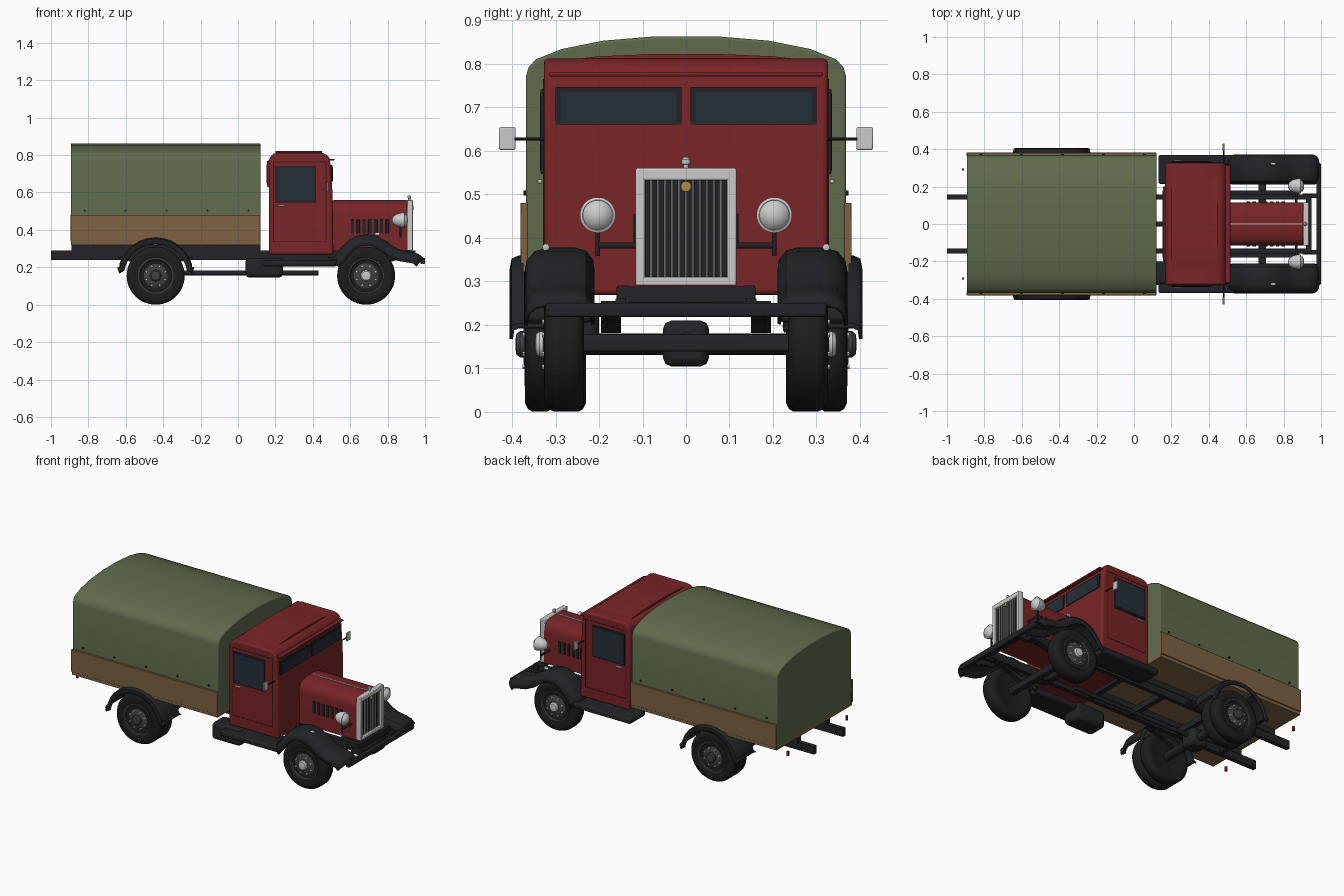
import bpy, bmesh, math
from mathutils import Vector

def material(name, r, g, b):
    m = bpy.data.materials.new(name)
    m.diffuse_color = (r, g, b, 1)
    return m

RED = material("red_paint", 0.19, 0.018, 0.02)
SEAM = material("dark_seam", 0.05, 0.008, 0.009)
CANVAS = material("canvas_green", 0.115, 0.147, 0.073)
WOOD = material("wood", 0.205, 0.122, 0.054)
BLACK = material("black_paint", 0.016, 0.017, 0.02)
TYRE = material("rubber", 0.012, 0.012, 0.012)
RIM = material("rim_grey", 0.05, 0.053, 0.055)
GLASS = material("glass", 0.018, 0.028, 0.038)
CHROME = material("chrome", 0.55, 0.55, 0.55)
GOLD = material("brass", 0.45, 0.27, 0.05)
LAMP = material("tail_red", 0.3, 0.02, 0.02)

def finish(name, bm, mat, bevel=0, segs=3):
    bmesh.ops.recalc_face_normals(bm, faces=bm.faces)
    me = bpy.data.meshes.new(name)
    bm.to_mesh(me)
    bm.free()
    me.materials.append(mat)
    ob = bpy.data.objects.new(name, me)
    bpy.context.collection.objects.link(ob)
    bpy.context.view_layer.objects.active = ob
    bpy.ops.object.select_all(action='DESELECT')
    ob.select_set(True)
    bpy.ops.object.shade_smooth_by_angle(angle=math.radians(35))
    if bevel:
        b = ob.modifiers.new("bevel", 'BEVEL')
        b.width, b.segments, b.limit_method = bevel, segs, 'ANGLE'
    return ob

def box(name, x0, x1, y0, y1, z0, z1, mat, bevel=0):
    bm = bmesh.new()
    bmesh.ops.create_cube(bm, size=1)
    for v in bm.verts:
        v.co = ((x0+x1)/2 + v.co.x*(x1-x0), (y0+y1)/2 + v.co.y*abs(y1-y0), (z0+z1)/2 + v.co.z*(z1-z0))
    return finish(name, bm, mat, bevel, 2)

def prism(name, pts, axis, a, b, mat, bevel=0):
    bm = bmesh.new()
    at = lambda p, t: (t, p[0], p[1]) if axis == 'x' else (p[0], t, p[1])
    f = bm.faces.new([bm.verts.new(at(p, a)) for p in pts])
    r = bmesh.ops.extrude_face_region(bm, geom=[f])
    d = Vector((b-a, 0, 0)) if axis == 'x' else Vector((0, b-a, 0))
    bmesh.ops.translate(bm, vec=d, verts=[v for v in r['geom'] if isinstance(v, bmesh.types.BMVert)])
    return finish(name, bm, mat, bevel)

def lathe(name, pts, c, axis, mat, n=40, sign=1):
    """pts are (radius, distance along axis); ends are capped"""
    bm = bmesh.new()
    rings = []
    for r, t in pts:
        ring = []
        for i in range(n):
            u, w = r*math.cos(2*math.pi*i/n), r*math.sin(2*math.pi*i/n)
            o = {'x': (t*sign, u, w), 'y': (u, t*sign, w), 'z': (u, w, t*sign)}[axis]
            ring.append(bm.verts.new(Vector(c) + Vector(o)))
        rings.append(ring)
    for p, q in zip(rings, rings[1:]):
        for i in range(n):
            bm.faces.new((p[i], p[(i+1) % n], q[(i+1) % n], q[i]))
    bm.faces.new(rings[0])
    bm.faces.new(rings[-1])
    return finish(name, bm, mat)

def rod(name, c, r, length, axis, mat, n=16, sign=1):
    return lathe(name, [(r, 0), (r, length)], c, axis, mat, n, sign)

def sweep(name, path, section, s, mat):
    """section (y, depth) carried along an xz path, depth pointing below it"""
    bm = bmesh.new()
    rows = []
    for i, p in enumerate(path):
        q0, q1 = path[max(i-1, 0)], path[min(i+1, len(path)-1)]
        t = Vector((q1[0]-q0[0], q1[1]-q0[1])).normalized()
        rows.append([bm.verts.new((p[0]+t.y*d, s*y, p[1]-t.x*d)) for y, d in section])
    for a, b in zip(rows, rows[1:]):
        for i in range(len(section)-1):
            bm.faces.new((a[i], a[i+1], b[i+1], b[i]))
    ob = finish(name, bm, mat)
    m = ob.modifiers.new("thickness", 'SOLIDIFY')
    m.thickness, m.offset = 0.008, 0
    return ob

# Cargo bed and canvas cover
half = [(0.368, 0.335), (0.368, 0.77), (0.362, 0.792), (0.345, 0.81), (0.285, 0.834), (0.19, 0.853), (0.07, 0.863)]
prism("canvas_cover", half + [(-y, z) for y, z in reversed(half)], 'x', -0.893, 0.12, CANVAS, 0.006)
box("bed_floor", -0.893, 0.12, -0.375, 0.375, 0.32, 0.345, WOOD)
for s in (-1, 1):
    box("side_board", -0.895, 0.12, s*0.372-0.009, s*0.372+0.009, 0.34, 0.48, WOOD, 0.002)
    for i in range(5):
        rod("canvas_stud", (-0.82+i*0.219, s*0.366, 0.503), 0.006, 0.008, 'y', BLACK, 10, s)

# Chassis
for s in (-1, 1):
    box("chassis_rail", -1.0, 0.95, s*0.145-0.013, s*0.145+0.013, 0.24, 0.29, BLACK)
    box("bed_runner", -0.89, 0.12, s*0.145-0.016, s*0.145+0.016, 0.285, 0.322, BLACK)
    box("tail_lamp", -0.92, -0.908, s*0.292-0.006, s*0.292+0.006, 0.262, 0.29, LAMP)
    box("bumper_bracket", 0.90, 0.98, s*0.15-0.012, s*0.15+0.012, 0.225, 0.26, BLACK)
    for x, y in ((0.685, 0.165), (-0.44, 0.18)):
        for k in range(3):
            L = 0.2-0.05*k
            z = 0.215-0.011*k
            prism("leaf_spring", [(x-L, z+0.03), (x, z-0.012), (x+L, z+0.03), (x+L, z+0.04), (x, z), (x-L, z+0.04)],
                  'y', s*y-0.015, s*y+0.015, BLACK)
for x in (-0.75, -0.44, -0.1, 0.2, 0.5):
    box("cross_member", x-0.015, x+0.015, -0.14, 0.14, 0.245, 0.285, BLACK)
box("front_cross_member", 0.92, 0.95, -0.16, 0.16, 0.25, 0.288, BLACK, 0.003)
box("bumper", 0.975, 1.0, -0.323, 0.323, 0.218, 0.25, BLACK, 0.005)
rod("rear_axle", (-0.44, -0.31, 0.155), 0.025, 0.62, 'y', BLACK)
box("front_axle", 0.665, 0.705, -0.26, 0.26, 0.138, 0.178, BLACK, 0.006)
box("differential", -0.495, -0.385, -0.053, 0.053, 0.104, 0.21, BLACK, 0.02)
rod("drive_shaft", (-0.42, 0, 0.17), 0.013, 0.85, 'x', BLACK)
box("fuel_tank", 0.04, 0.24, -0.325, -0.2, 0.145, 0.25, BLACK, 0.02)

# Wheels
def wheel(name, x, y, w, s, hub):
    h = w/2
    c = (x, s*y, 0.155)
    lathe(name+"_tyre", [(0.092, -h*0.8), (0.115, -h), (0.135, -h), (0.149, -h*0.8), (0.155, -h*0.5), (0.155, h*0.5),
          (0.149, h*0.8), (0.135, h), (0.115, h), (0.092, h*0.8)], c, 'y', TYRE, 48, s)
    if not hub:
        return
    lathe(name+"_rim", [(0.096, 0), (0.096, h+0.001), (0.088, h+0.001), (0.082, h-0.014), (0.072, h-0.012),
          (0.045, h+0.003), (0.03, h+0.004)], c, 'y', RIM, 40, s)
    lathe(name+"_hub", [(0.03, h), (0.03, h+0.012), (0.024, h+0.02), (0.01, h+0.022)], c, 'y', hub, 24, s)
    for i in range(8):
        a = math.pi*(i+0.5)/4
        rod(name+"_bolt", (x+0.056*math.cos(a), s*(y+h-0.006), 0.155+0.056*math.sin(a)), 0.006, 0.012, 'y', CHROME, 6, s)

for s in (-1, 1):
    wheel("front_wheel", 0.685, 0.28, 0.09, s, CHROME)
    wheel("rear_outer_wheel", -0.44, 0.336, 0.068, s, RIM)
    wheel("rear_inner_wheel", -0.44, 0.264, 0.068, s, None)

# Fenders and running boards
front_path = [(0.50, 0.235), (0.525, 0.262), (0.56, 0.31), (0.595, 0.343), (0.64, 0.366), (0.69, 0.373), (0.74, 0.364),
              (0.79, 0.337), (0.83, 0.307), (0.87, 0.288), (0.93, 0.278), (0.965, 0.268), (0.99, 0.245)]
front_section = [(0.214, 0.05), (0.217, 0.025), (0.232, 0.006), (0.255, 0), (0.32, 0), (0.347, 0.008), (0.363, 0.028), (0.368, 0.055)]
rear_path = [(-0.645, 0.195), (-0.632, 0.2)] + [(-0.44-0.2*math.cos(a), 0.155+0.2*math.sin(a)) for a in
             [math.radians(18+12*i) for i in range(13)]] + [(-0.248, 0.2), (-0.235, 0.195)]
for s in (-1, 1):
    sweep("front_fender", front_path, front_section, s, BLACK)
    sweep("rear_fender", rear_path, [(0.225, 0.012), (0.24, 0), (0.385, 0), (0.398, 0.006), (0.402, 0.03)], s, BLACK)
    box("running_board", 0.13, 0.53, s*0.292-0.077, s*0.292+0.077, 0.205, 0.24, BLACK, 0.01)
    lathe("marker_lamp", [(0.004, -0.02), (0.008, -0.01), (0.008, 0.006), (0.003, 0.008)], (0.75, s*0.322, 0.378), 'x', CHROME, 12)

# Cab
prism("cab", [(0.165, 0.268), (0.165, 0.77), (0.172, 0.793), (0.19, 0.807), (0.22, 0.812), (0.45, 0.812), (0.475, 0.803),
      (0.489, 0.785), (0.495, 0.75), (0.505, 0.6), (0.51, 0.268)], 'y', -0.327, 0.327, RED, 0.012)
prism("roof_crown", [(0.3, 0.806), (0.2, 0.817), (0.08, 0.822), (-0.08, 0.822), (-0.2, 0.817), (-0.3, 0.806)],
      'x', 0.2, 0.45, RED, 0.003)
box("sun_visor", 0.485, 0.515, -0.315, 0.315, 0.771, 0.78, RED, 0.003)
box("rear_window_frame", 0.155, 0.17, -0.2, 0.2, 0.63, 0.77, RED, 0.006)
box("rear_window", 0.152, 0.16, -0.18, 0.18, 0.65, 0.75, GLASS)
for s in (-1, 1):
    box("windshield_frame", 0.48, 0.504, s*0.155-0.145, s*0.155+0.145, 0.66, 0.746, BLACK)
    box("windshield_pane", 0.48, 0.507, s*0.155-0.133, s*0.155+0.133, 0.66, 0.735, GLASS)
    box("door_window_frame", 0.197, 0.418, s*0.329-0.005, s*0.329+0.005, 0.546, 0.742, BLACK, 0.003)
    box("door_window", 0.207, 0.408, s*0.33-0.006, s*0.33+0.006, 0.556, 0.732, GLASS)
    for x0, x1, z0, z1 in ((0.188, 0.192, 0.335, 0.765), (0.468, 0.472, 0.335, 0.765), (0.188, 0.472, 0.335, 0.339),
                           (0.188, 0.472, 0.761, 0.765)):
        box("door_seam", x0, x1, s*0.327-0.0012, s*0.327+0.0012, z0, z1, SEAM)
    box("door_handle", 0.213, 0.252, s*0.336-0.005, s*0.336+0.005, 0.525, 0.534, CHROME, 0.002)
    rod("mirror_arm", (0.48, s*0.32, 0.627), 0.004, 0.085, 'y', BLACK, 10, s)
    box("mirror", 0.474, 0.484, s*0.411-0.019, s*0.411+0.019, 0.602, 0.654, CHROME, 0.003)

# Hood with louvres
hood = [(0.116, 0.29), (0.116, 0.49), (0.112, 0.515), (0.1, 0.535), (0.078, 0.549), (0.04, 0.556)]
prism("hood", hood + [(-y, z) for y, z in reversed(hood)], 'x', 0.5, 0.906, RED)
box("hood_hinge", 0.51, 0.9, -0.003, 0.003, 0.553, 0.559, CHROME)
for s in (-1, 1):
    for i in range(7):
        x = 0.612+0.031*i
        box("louvre", x-0.009, x+0.009, s*0.117-0.004, s*0.117+0.004, 0.38, 0.455, BLACK, 0.002)

# Radiator
for s in (-1, 1):
    box("radiator_side", 0.903, 0.935, s*0.105-0.011, s*0.105+0.011, 0.29, 0.56, CHROME, 0.004)
box("radiator_top", 0.903, 0.935, -0.116, 0.116, 0.532, 0.56, CHROME, 0.004)
box("radiator_bottom", 0.903, 0.935, -0.116, 0.116, 0.29, 0.31, CHROME, 0.004)
box("grille", 0.903, 0.92, -0.1, 0.1, 0.3, 0.54, BLACK)
for i in range(11):
    rod("grille_bar", (0.924, -0.08+0.016*i, 0.31), 0.0025, 0.223, 'z', CHROME, 8)
lathe("radiator_cap", [(0.006, 0), (0.006, 0.01), (0.01, 0.012), (0.01, 0.022), (0.005, 0.027)], (0.916, 0, 0.558), 'z', CHROME, 16)
rod("radiator_badge", (0.925, 0, 0.518), 0.012, 0.012, 'x', GOLD, 20)

# Headlamps
rod("lamp_bar", (0.868, -0.2, 0.382), 0.007, 0.4, 'y', BLACK)
for s in (-1, 1):
    c = (0.868, s*0.203, 0.452)
    lathe("headlamp", [(0.006, -0.045), (0.02, -0.038), (0.033, -0.02), (0.038, 0), (0.041, 0.012), (0.041, 0.022),
          (0.035, 0.025), (0.034, 0.024), (0.026, 0.034), (0.014, 0.04), (0.004, 0.042)], c, 'x', CHROME, 32)
    rod("lamp_stem", (0.868, s*0.203, 0.358), 0.005, 0.065, 'z', BLACK)
